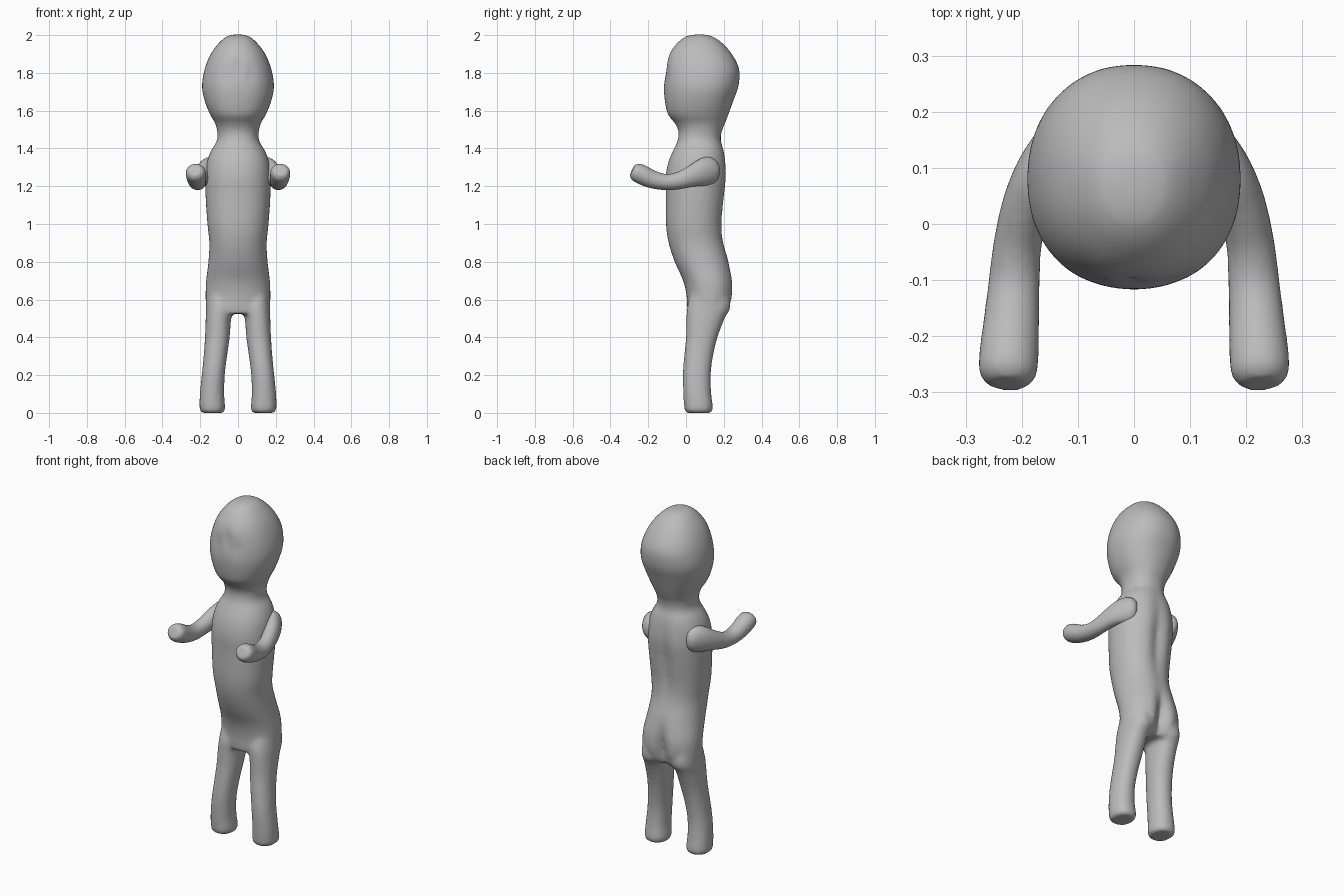
import bpy, bmesh, math
from mathutils import Vector

if "Cube" in bpy.data.objects:
    bpy.data.objects.remove(bpy.data.objects["Cube"])

grey = bpy.data.materials.new("plain_grey")
grey.diffuse_color = (0.5, 0.5, 0.5, 1)
grey.use_nodes = True
grey.node_tree.nodes["Principled BSDF"].inputs["Base Color"].default_value = grey.diffuse_color
SEG = 40


def smooth_rows(rows, steps=4):
    """Catmull-Rom interpolation through rows of numbers."""
    out = []
    for i in range(len(rows) - 1):
        a, b, c, d = (rows[min(max(i + k, 0), len(rows) - 1)] for k in (-1, 0, 1, 2))
        for s in range(steps):
            t = s / steps
            out.append([0.5 * (2 * q + (r - p) * t + (2 * p - 5 * q + 4 * r - u) * t * t
                               + (3 * q - p - 3 * r + u) * t ** 3)
                        for p, q, r, u in zip(a, b, c, d)])
    return out + [list(rows[-1])]


def skin(bm, rings):
    """Bridge rings of points into a closed tube."""
    loops = [[bm.verts.new(p) for p in ring] for ring in rings]
    for a, b in zip(loops, loops[1:]):
        for i in range(SEG):
            j = (i + 1) % SEG
            bm.faces.new((a[i], a[j], b[j], b[i]))
    bm.faces.new(loops[0][::-1])
    bm.faces.new(loops[-1])


def bump(v, centre, width):
    return math.exp(-((v - centre) / width) ** 2)


def upright(bm, rows, mirror=1, shape=None):
    """Tube of level sections: z, x min, x max, y min, y max."""
    rings = []
    for z, x0, x1, y0, y1 in smooth_rows(rows):
        ring = []
        for i in range(SEG):
            a = math.tau * i / SEG
            c, s = math.cos(a), math.sin(a)
            x = (x0 + x1) / 2 + (x1 - x0) / 2 * math.copysign(abs(c) ** 0.92, c)
            y = (y0 + y1) / 2 + (y1 - y0) / 2 * math.copysign(abs(s) ** 0.92, s)
            if shape:
                y += shape(x, z, s)
            ring.append((x * mirror, y, z))
        rings.append(ring)
    skin(bm, rings)


def finish(name, bm, voxel, rounds):
    bmesh.ops.recalc_face_normals(bm, faces=bm.faces)
    me = bpy.data.meshes.new(name)
    bm.to_mesh(me)
    bm.free()
    me.materials.append(grey)
    ob = bpy.data.objects.new(name, me)
    bpy.context.collection.objects.link(ob)
    m = ob.modifiers.new("blend", 'REMESH')
    m.mode, m.voxel_size, m.use_smooth_shade = 'VOXEL', voxel, True
    m = ob.modifiers.new("soften", 'SMOOTH')
    m.factor, m.iterations = 0.5, rounds
    for p in me.polygons:
        p.use_smooth = True
    return ob


# Head, neck and trunk: z, half width, y min, y max
trunk = [
    (2.003, .025, .045, .10), (1.993, .06, .0, .14), (1.96, .10, -.045, .19),
    (1.90, .145, -.088, .243), (1.82, .177, -.112, .282), (1.73, .191, -.118, .278),
    (1.65, .176, -.112, .25), (1.58, .148, -.096, .225), (1.535, .122, -.06, .208),
    (1.49, .110, -.04, .19), (1.44, .112, -.045, .186), (1.39, .142, -.068, .202),
    (1.33, .164, -.093, .213), (1.25, .173, -.108, .219), (1.15, .172, -.107, .21),
    (1.00, .162, -.106, .196), (.90, .152, -.092, .202), (.80, .157, -.06, .23),
    (.70, .169, -.015, .253), (.62, .172, .003, .253), (.56, .170, .006, .235),
    (.525, .165, .01, .212)]


def trunk_shape(x, z, s):
    mid = bump(x, 0, .035)
    if s > 0:  # spine hollow and seat cleft
        return -s * mid * (.022 * bump(z, 1.12, .2) + .05 * bump(z, .62, .12))
    # eye hollows beside a small nose ridge
    eyes = bump(abs(x), .06, .035) * bump(z, 1.79, .05)
    return -s * (.010 * eyes + .014 * bump(x, 0, .02) * bump(z, 1.82, .05))


# Legs: z, inner x, outer x, y min, y max
leg = [
    (.64, .03, .160, .03, .225), (.56, .022, .169, .006, .236), (.50, .036, .171, .002, .205),
    (.40, .044, .175, .0, .167), (.30, .058, .182, -.010, .143), (.20, .070, .192, -.017, .131),
    (.10, .073, .202, -.014, .134), (.03, .068, .204, -.010, .143), (.005, .073, .199, -.004, .138),
    (.0, .082, .19, .006, .128)]

bm = bmesh.new()
upright(bm, [(z, -w, w, a, b) for z, w, a, b in trunk], 1, trunk_shape)
for side in (1, -1):
    upright(bm, leg, side)
finish("body", bm, .012, 6)

# Arms: centre x, y, z, then half width and half height
arm = [
    (.105, .155, 1.288, .03, .035), (.115, .145, 1.287, .05, .06), (.135, .122, 1.282, .056, .076),
    (.165, .085, 1.272, .05, .073), (.192, .03, 1.253, .044, .057), (.208, -.04, 1.229, .043, .046),
    (.214, -.11, 1.222, .046, .043), (.219, -.18, 1.237, .050, .048), (.223, -.235, 1.262, .053, .052),
    (.225, -.268, 1.277, .050, .047), (.226, -.285, 1.285, .034, .030)]

for name, side in (("right_arm", 1), ("left_arm", -1)):
    rows = smooth_rows(arm)
    pts = [Vector(r[:3]) for r in rows]
    rings = []
    for i, r in enumerate(rows):
        t = (pts[min(i + 1, len(pts) - 1)] - pts[max(i - 1, 0)]).normalized()
        across = t.cross(Vector((0, 0, 1))).normalized()
        up = across.cross(t)
        ring = []
        for k in range(SEG):
            a = math.tau * k / SEG
            p = pts[i] + across * r[3] * math.cos(a) + up * r[4] * math.sin(a)
            ring.append((p.x * side, p.y, p.z))
        rings.append(ring)
    bm = bmesh.new()
    skin(bm, rings)
    finish(name, bm, .008, 4)
